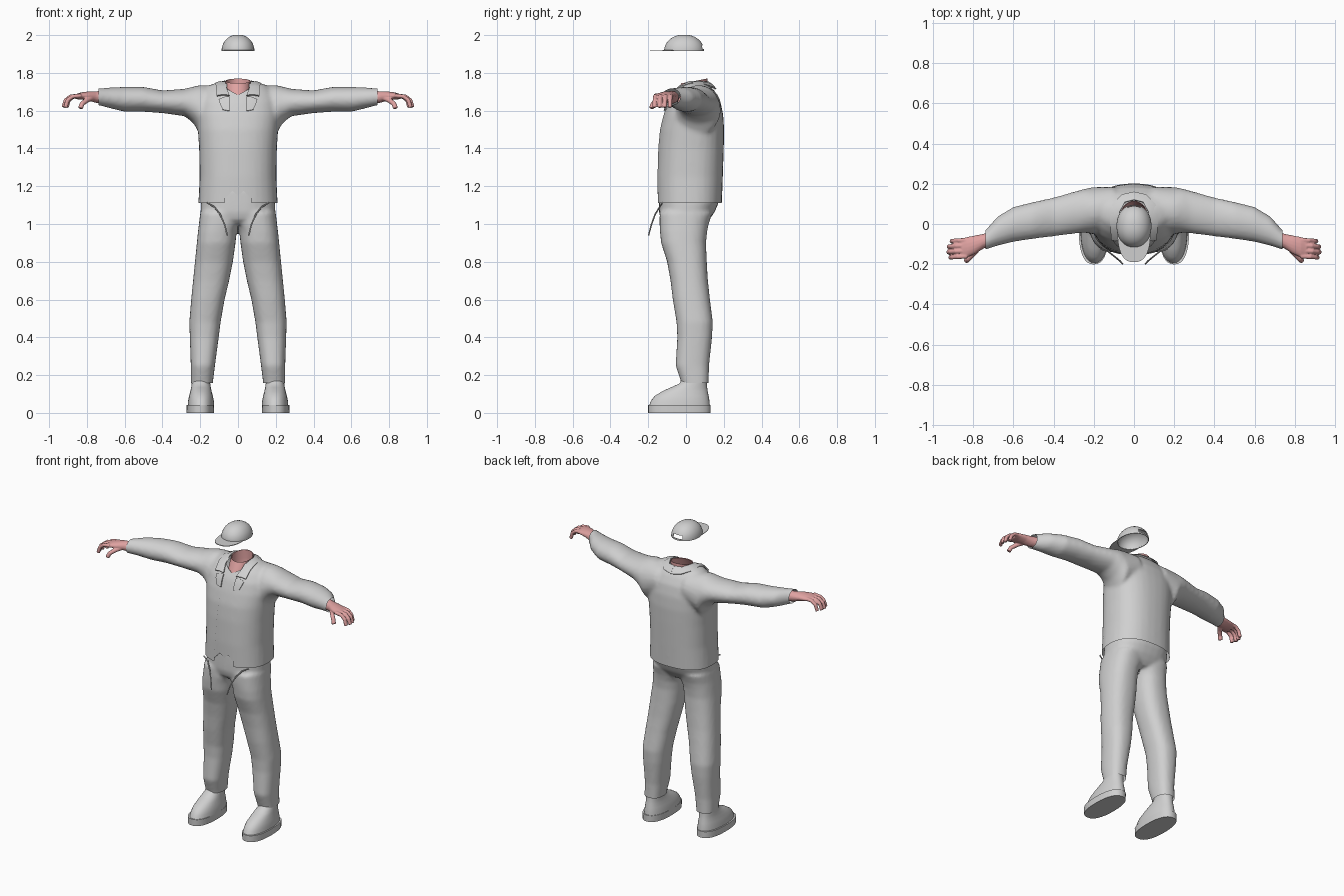
import bpy, bmesh, math
from mathutils import Vector

if "Cube" in bpy.data.objects:
    bpy.data.objects.remove(bpy.data.objects["Cube"])


def material(name, rgb):
    m = bpy.data.materials.new(name)
    m.diffuse_color = (*rgb, 1)
    m.use_nodes = True
    m.node_tree.nodes["Principled BSDF"].inputs["Base Color"].default_value = m.diffuse_color
    return m


CLOTH = material("grey cloth", (0.63, 0.63, 0.63))
SKIN = material("pink skin", (0.74, 0.36, 0.355))


def power(c, p):
    return math.copysign(abs(c) ** (2 / p), c)


def ring_z(z, x, hw, yf, yb, n=32, p=2.4, tilt=0.0):
    """Horizontal rounded ring between yf and yb."""
    yc, ry, out = (yf + yb) / 2, (yb - yf) / 2, []
    for i in range(n):
        a = math.tau * i / n
        y = ry * power(math.sin(a), p)
        out.append(Vector((x + hw * power(math.cos(a), p), yc + y, z + tilt * y)))
    return out


def ring_x(x, y, z, ry, rz, n=24):
    """Upright ring across the x axis."""
    return [Vector((x, y + ry * math.cos(math.tau * i / n), z + rz * math.sin(math.tau * i / n)))
            for i in range(n)]


def tube(path, r, n=10):
    """Rings around a path."""
    pts, out = [Vector(p) for p in path], []
    for i, p in enumerate(pts):
        t = (pts[min(i + 1, len(pts) - 1)] - pts[max(i - 1, 0)]).normalized()
        u = t.cross(Vector((0, 1, 0.3))).normalized()
        v = t.cross(u)
        out.append([p + r * (u * math.cos(math.tau * k / n) + v * math.sin(math.tau * k / n))
                    for k in range(n)])
    return out


def make(name, lofts, mat, caps=(True, True), closed=True):
    """One object from several lofts; each loft is a list of rings."""
    bm = bmesh.new()
    for rings in lofts:
        vs = [[bm.verts.new(p) for p in r] for r in rings]
        n = len(vs[0])
        for a, b in zip(vs, vs[1:]):
            for i in range(n if closed else n - 1):
                j = (i + 1) % n
                bm.faces.new((a[i], a[j], b[j], b[i]))
        if closed and caps[0]:
            bm.faces.new(vs[0])
        if closed and caps[1]:
            bm.faces.new(vs[-1])
    bmesh.ops.recalc_face_normals(bm, faces=bm.faces)
    me = bpy.data.meshes.new(name)
    bm.to_mesh(me)
    bm.free()
    ob = bpy.data.objects.new(name, me)
    bpy.context.collection.objects.link(ob)
    me.materials.append(mat)
    return ob


def edit(ob, cuts=(), remove=None):
    """Cut with planes (point, normal, face test, clear) and delete faces by a rule."""
    bm = bmesh.new()
    bm.from_mesh(ob.data)
    for co, no, test, clear in cuts:
        faces = [f for f in bm.faces if test is None or test(f.calc_center_median())]
        geom = {*faces, *(e for f in faces for e in f.edges), *(v for f in faces for v in f.verts)}
        bmesh.ops.bisect_plane(bm, geom=list(geom), plane_co=co, plane_no=no, clear_outer=clear)
    if remove:
        bad = [f for f in bm.faces if remove(f.calc_center_median())]
        bmesh.ops.delete(bm, geom=bad, context='FACES')
    bm.to_mesh(ob.data)
    bm.free()


def finish(ob, voxel=0, smooth=0, thick=0, mirror=False, angle=40):
    if voxel:
        m = ob.modifiers.new("blend", 'REMESH')
        m.mode, m.voxel_size = 'VOXEL', voxel
    if smooth:
        m = ob.modifiers.new("smooth", 'SMOOTH')
        m.factor, m.iterations = 0.5, smooth
    if thick:
        m = ob.modifiers.new("thickness", 'SOLIDIFY')
        m.thickness, m.offset = thick, 0
    if mirror:
        ob.modifiers.new("mirror", 'MIRROR').use_mirror_merge = False
    bpy.ops.object.select_all(action='DESELECT')
    ob.select_set(True)
    bpy.context.view_layer.objects.active = ob
    bpy.ops.object.convert(target='MESH')
    bpy.ops.object.shade_smooth_by_angle(angle=math.radians(angle))


# torso profile: z, half width, front y, back y
TORSO = [(1.07, .212, -.155, .188), (1.25, .203, -.156, .195), (1.4, .206, -.15, .2),
         (1.5, .213, -.14, .202), (1.58, .22, -.12, .197), (1.65, .212, -.095, .182),
         (1.70, .185, -.062, .155), (1.735, .15, -.028, .125), (1.752, .10, 0, .1)]


def front_y(x, z):
    for a, b in zip(TORSO, TORSO[1:]):
        if z <= b[0] or b is TORSO[-1]:
            f = min((z - a[0]) / (b[0] - a[0]), 1)
            hw, yf, yb = (a[k] + f * (b[k] - a[k]) for k in (1, 2, 3))
            t = min(abs(x) / hw, .95)
            return (yf + yb) / 2 - (yb - yf) / 2 * (1 - t ** 2.4) ** (1 / 2.4)


# hollow neck with its rim leaning up towards the back
NECK = [(1.60, .05, -.085, .09), (1.655, .066, -.08, .112), (1.70, .066, -.055, .113),
        (1.757, .065, -.022, .112)]
neck = make("neck", [[ring_z(z, 0, w, f, b, p=2, tilt=.19) for z, w, f, b in NECK]],
            SKIN, caps=(True, False))
finish(neck, thick=.004)

# jacket: body and sleeves blended into one surface
SLEEVE = [(.1, .08, 1.63, .105, .1), (.2, .066, 1.603, .118, .133), (.235, .067, 1.63, .111, .098),
          (.28, .06, 1.643, .106, .073), (.4, .035, 1.647, .097, .06), (.5, .018, 1.66, .092, .066),
          (.6, -.002, 1.66, .087, .066), (.68, -.036, 1.668, .073, .055),
          (.737, -.078, 1.673, .049, .045), (.78, -.1, 1.673, .044, .042)]
body = [ring_z(z, 0, w, f, b) for z, w, f, b in TORSO]
sleeves = [[ring_x(s * x, *r) for x, *r in SLEEVE] for s in (1, -1)]
jacket = make("jacket", [body] + sleeves, CLOTH)
finish(jacket, .012, 5)
cuts = [((0, 0, 1.11), (0, 0, -1), None, True)]
OPEN = [(1.0, .078), (1.5, .047), (1.62, .047), (1.85, .07)]
for s in (1, -1):
    cuts.append(((s * .738, 0, 0), (s, 0, 0), None, True))
    for (z0, x0), (z1, x1) in zip(OPEN, OPEN[1:]):
        cuts.append(((s * x0, 0, z0), (s * (z1 - z0), 0, x0 - x1), lambda c, z0=z0, z1=z1, s=s:
                     c.y < .02 and z0 - .02 < c.z < z1 + .02 and c.x * s > 0, False))


def in_opening(c):
    for (z0, x0), (z1, x1) in zip(OPEN, OPEN[1:]):
        if z0 <= c.z < z1 and c.y < .02 and abs(c.x) < x0 + (x1 - x0) * (c.z - z0) / (z1 - z0):
            return True
    return c.z > 1.68 and (c.x / .075) ** 2 + ((c.y - .04) / .085) ** 2 < 1


edit(jacket, cuts, in_opening)
finish(jacket, angle=50)

# shirt front in the jacket opening, with a V neck and pointed hem
panel = []
for i in range(-12, 13):
    x = i / 12 * .09
    a = abs(x)
    low = 1.15 + .025 * a / .03 if a < .03 else 1.175 - 1.0 * (a - .03)
    high = 1.682 + .55 * a
    panel.append([Vector((x, front_y(x, z) + .01, z))
                  for z in (low + (high - low) * k / 24 for k in range(25))])
finish(make("shirt_front", [panel], CLOTH, closed=False), thick=.004)

# lapels following the chest
LAPEL = [(1.672, .046, .07), (1.660, .046, .102), (1.64, .046, .096), (1.62, .045, .088),
         (1.605, .045, .081), (1.60, .044, .055)]
rows = [[Vector((x, front_y(x, z) - .004, z))
         for x in (a + (b - a) * k / 4 for k in range(5))] for z, a, b in LAPEL]
finish(make("lapels", [rows], CLOTH, closed=False), thick=.007, mirror=True)

# collar wrapping the neck opening
INNER = [(.046, -.085, 1.68), (.062, -.04, 1.722), (.07, .01, 1.75),
         (.071, .06, 1.755), (.046, .108, 1.751), (0, .119, 1.75)]
OUTER = [(.112, -.078, 1.678), (.116, -.03, 1.725), (.118, .03, 1.745),
         (.106, .1, 1.737), (.06, .145, 1.722), (0, .158, 1.714)]
collar = [[Vector(a), (Vector(a) + Vector(b)) / 2 + Vector((0, 0, .005)), Vector(b)]
          for a, b in zip(INNER, OUTER)]
finish(make("collar", [collar], CLOTH, closed=False), thick=.008, mirror=True, angle=60)

# curved cords hanging from the jacket hem
cord = [(.165, -.125, 1.112), (.127, -.138, 1.092), (.095, -.163, 1.052),
        (.07, -.184, .995), (.057, -.198, .94)]
finish(make("hem_cords", [tube(cord, .004, 6)], CLOTH), mirror=True)

# trousers: z, inner x, outer x, front y, back y
LEG = [(.12, .135, .247, -.02, .12), (.16, .133, .249, -.025, .12), (.25, .122, .25, -.055, .122),
       (.4, .102, .255, -.046, .138), (.48, .092, .258, -.05, .142), (.6, .071, .248, -.07, .127),
       (.7, .047, .238, -.082, .116), (.8, .027, .228, -.1, .11), (.9, .013, .218, -.132, .106),
       (.96, .007, .212, -.138, .112), (1.0, -.008, .207, -.14, .12), (1.06, -.01, .2, -.14, .14)]
legs = [[ring_z(z, s * (a + b) / 2, (b - a) / 2, f, k) for z, a, b, f, k in LEG] for s in (1, -1)]
HIPS = [(1.0, .17, -.11, .1), (1.025, .19, -.134, .125), (1.06, .198, -.143, .15),
        (1.11, .197, -.143, .172), (1.19, .185, -.141, .172)]
hips = [ring_z(z, 0, w, f, b) for z, w, f, b in HIPS]
trousers = make("trousers", legs + [hips], CLOTH)
finish(trousers, .011, 4)
edit(trousers, [((0, 0, .157), (0, 0, -1), None, True)])
finish(trousers, angle=50)

# shoes: soles and uppers
SOLE = [(0, .073, -.2, .13), (.043, .074, -.201, .131)]
UPPER = [(.04, .070, -.195, .126), (.065, .068, -.185, .124), (.09, .063, -.165, .12),
         (.115, .056, -.125, .115), (.135, .052, -.08, .112), (.155, .049, -.035, .11),
         (.19, .047, -.015, .108)]
finish(make("shoe_soles", [[ring_z(z, .2, w, f, b) for z, w, f, b in SOLE]], CLOTH), mirror=True)
finish(make("shoe_uppers", [[ring_z(z, .196, w, f, b, p=2.2) for z, w, f, b in UPPER]], CLOTH),
       mirror=True)

# hands with curled fingers
PALM = [(.71, -.072, 1.671, .036, .034), (.75, -.086, 1.672, .037, .031),
        (.79, -.103, 1.677, .046, .025), (.83, -.115, 1.678, .051, .019), (.86, -.12, 1.674, .046, .013)]
parts = [[ring_x(*p, n=16) for p in PALM]]
for i, length in enumerate((-.014, 0, .002, -.008)):
    y = -.08 - .027 * i
    parts.append(tube([(.83, y, 1.68), (.885 + length, y - .002, 1.675), (.91 + length, y - .004, 1.655),
                       (.922 + length, y - .006, 1.617)], .0115))
parts.append(tube([(.765, -.11, 1.67), (.80, -.15, 1.655), (.825, -.174, 1.637),
                   (.835, -.183, 1.612)], .0135))
finish(make("hands", parts, SKIN), .004, 3, mirror=True)

# cap crown, open below, with a gap above the back strap
crown = [ring_z(1.915 + .085 * math.sin(a), 0, .085 * math.cos(a) ** .9,
                -.01 - .104 * math.cos(a) ** .9, -.01 + .104 * math.cos(a) ** .9, n=48, p=2.1)
         for a in (math.radians(d) for d in (0, 7, 14, 22, 30, 40, 50, 60, 70, 78, 85))]
cap = make("cap_crown", [crown], CLOTH, caps=(False, True))
edit(cap, remove=lambda c: c.y > .05 and abs(c.x) < .03 and 1.922 < c.z < 1.945)
finish(cap, thick=.004)

# cap brim
brim = []
for d in range(-90, 91, 10):
    s, c = math.sin(math.radians(d)), math.cos(math.radians(d))
    brim.append([Vector((.084 * s, -.01 - .102 * c, 1.918)),
                 Vector((.081 * power(s, 2.5), -.05 - .14 * power(c, 2.3), 1.917))])
finish(make("cap_brim", [brim], CLOTH, closed=False), thick=.004)
